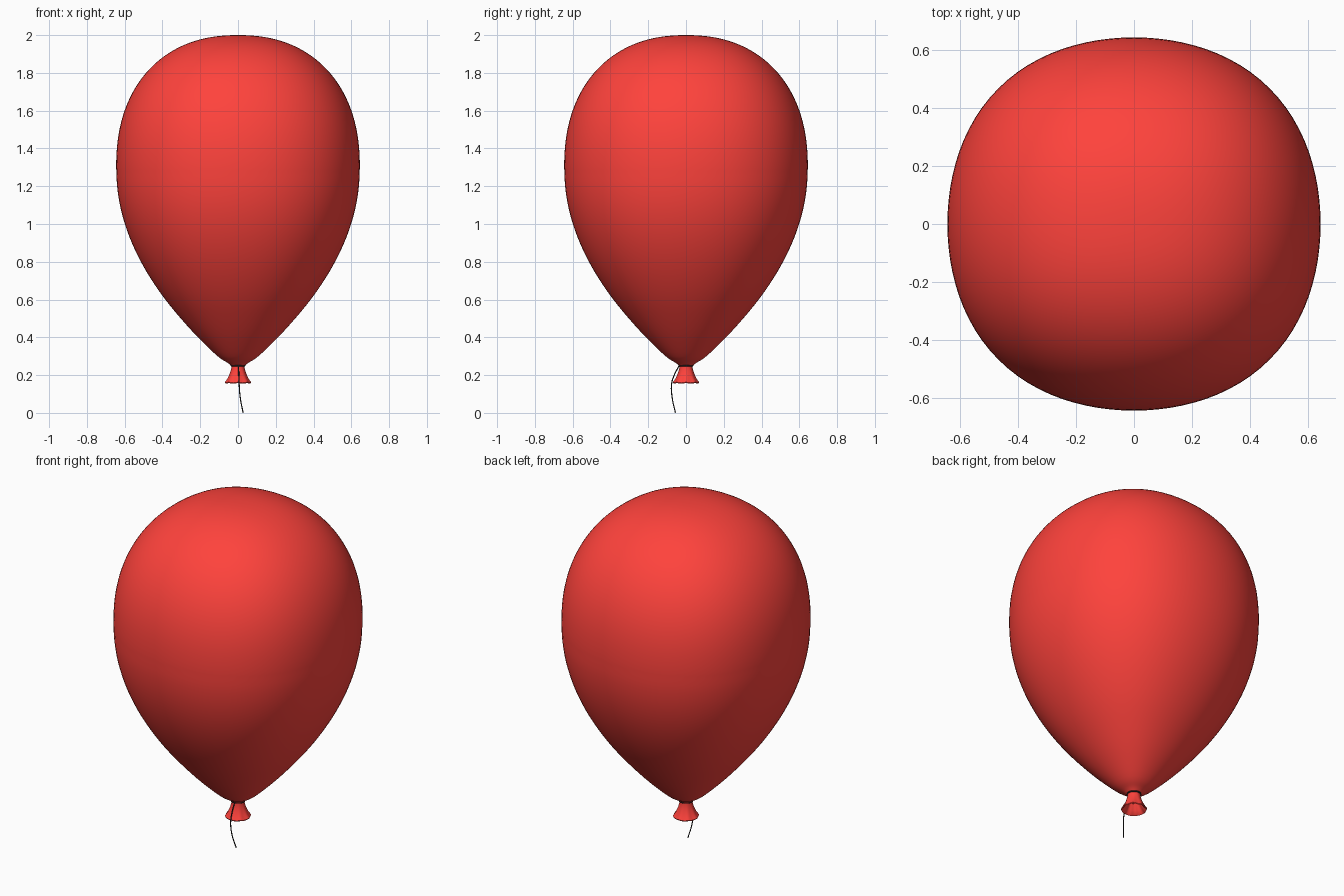
import bpy, bmesh
from math import sin, cos, pi

if "Cube" in bpy.data.objects:
    bpy.data.objects.remove(bpy.data.objects["Cube"])


def material(name, rgb):
    m = bpy.data.materials.new(name)
    m.diffuse_color = (*rgb, 1)
    m.use_nodes = True
    m.node_tree.nodes["Principled BSDF"].inputs["Base Color"].default_value = m.diffuse_color
    return m


RED = material("red_rubber", (1.0, 0.055, 0.045))
BLACK = material("dark_string", (0.02, 0.02, 0.02))


def smooth_profile(pts, steps=4):
    """Catmull-Rom curve through (radius, height) points."""
    p = [pts[0]] + pts + [pts[-1]]
    out = []
    for i in range(1, len(p) - 2):
        a, b, c, d = p[i - 1:i + 3]
        for s in range(steps):
            t = s / steps
            out.append(tuple(0.5 * (2 * b[k] + (c[k] - a[k]) * t
                       + (2 * a[k] - 5 * b[k] + 4 * c[k] - d[k]) * t * t
                       + (3 * b[k] - a[k] - 3 * c[k] + d[k]) * t ** 3) for k in (0, 1)))
    return out + [pts[-1]]


def lathe(name, profile, shape, sides, mat, angle=0.7):
    """Rings around z; shape(theta, radius, z) returns the changed radius and z."""
    bm = bmesh.new()
    rings = []
    for r, z in profile:
        ring = []
        for i in range(sides):
            a = 2 * pi * i / sides
            rr, zz = shape(a, r, z)
            ring.append(bm.verts.new((rr * cos(a), rr * sin(a), zz)))
        rings.append(ring)
    for lo, hi in zip(rings, rings[1:]):
        for i in range(sides):
            j = (i + 1) % sides
            bm.faces.new((lo[i], lo[j], hi[j], hi[i]))
    bmesh.ops.remove_doubles(bm, verts=bm.verts, dist=1e-5)
    bmesh.ops.recalc_face_normals(bm, faces=bm.faces)
    me = bpy.data.meshes.new(name)
    bm.to_mesh(me)
    bm.free()
    ob = bpy.data.objects.new(name, me)
    bpy.context.collection.objects.link(ob)
    me.materials.append(mat)
    bpy.ops.object.select_all(action='DESELECT')
    ob.select_set(True)
    bpy.context.view_layer.objects.active = ob
    bpy.ops.object.shade_smooth_by_angle(angle=angle)
    return ob


# Balloon body: tapered lower half, superelliptic dome, slightly squared section
lower = smooth_profile([(0.036, 0.25), (0.055, 0.265), (0.108, 0.3), (0.212, 0.4),
                        (0.303, 0.5), (0.385, 0.6), (0.455, 0.7), (0.514, 0.8),
                        (0.562, 0.9), (0.599, 1.0), (0.625, 1.1), (0.64, 1.2),
                        (0.645, 1.3)])
N = 2.25
dome = [(0.645 * max(cos(t), 0) ** (2 / N), 1.3 + 0.7 * sin(t) ** (2 / N))
        for t in [pi / 2 * i / 40 for i in range(1, 40)]]
lathe("balloon_body", [(0, 0.25)] + lower + dome + [(0, 2.0)],
      lambda a, r, z: (r * (1 + 0.028 * sin(2 * a) ** 2), z), 96, RED)


# Flared, gently rippled mouth with a hollow inside
def ripple(a, r, z):
    k = (0.25 - z) / 0.09
    return r * (1 + 0.025 * k * cos(8 * a)), z + 0.0015 * k * cos(8 * a)


mouth = [(0.034, 0.258), (0.034, 0.24), (0.042, 0.21), (0.055, 0.18), (0.068, 0.161),
         (0.066, 0.156), (0.058, 0.161), (0.045, 0.18), (0.03, 0.21), (0, 0.22)]
lathe("balloon_mouth", mouth, ripple, 64, RED)


def string(name, pts, radius, cyclic=False):
    cu = bpy.data.curves.new(name, 'CURVE')
    cu.dimensions = '3D'
    cu.bevel_depth = radius
    cu.bevel_resolution = 2
    cu.use_fill_caps = True
    sp = cu.splines.new('BEZIER')
    sp.bezier_points.add(len(pts) - 1)
    for b, p in zip(sp.bezier_points, pts):
        b.co = p
        b.handle_left_type = b.handle_right_type = 'AUTO'
    sp.use_cyclic_u = cyclic
    ob = bpy.data.objects.new(name, cu)
    bpy.context.collection.objects.link(ob)
    cu.materials.append(BLACK)


# String tied around the neck, and its hanging end
string("string_loop", [(0.036 * cos(pi * i / 4), 0.036 * sin(pi * i / 4), 0.25)
                       for i in range(8)], 0.004, True)
string("string_tail", [(0.003, -0.036, 0.25), (0.004, -0.06, 0.205), (0.006, -0.076, 0.155),
                       (0.012, -0.073, 0.08), (0.027, -0.056, 0.001)], 0.003)
